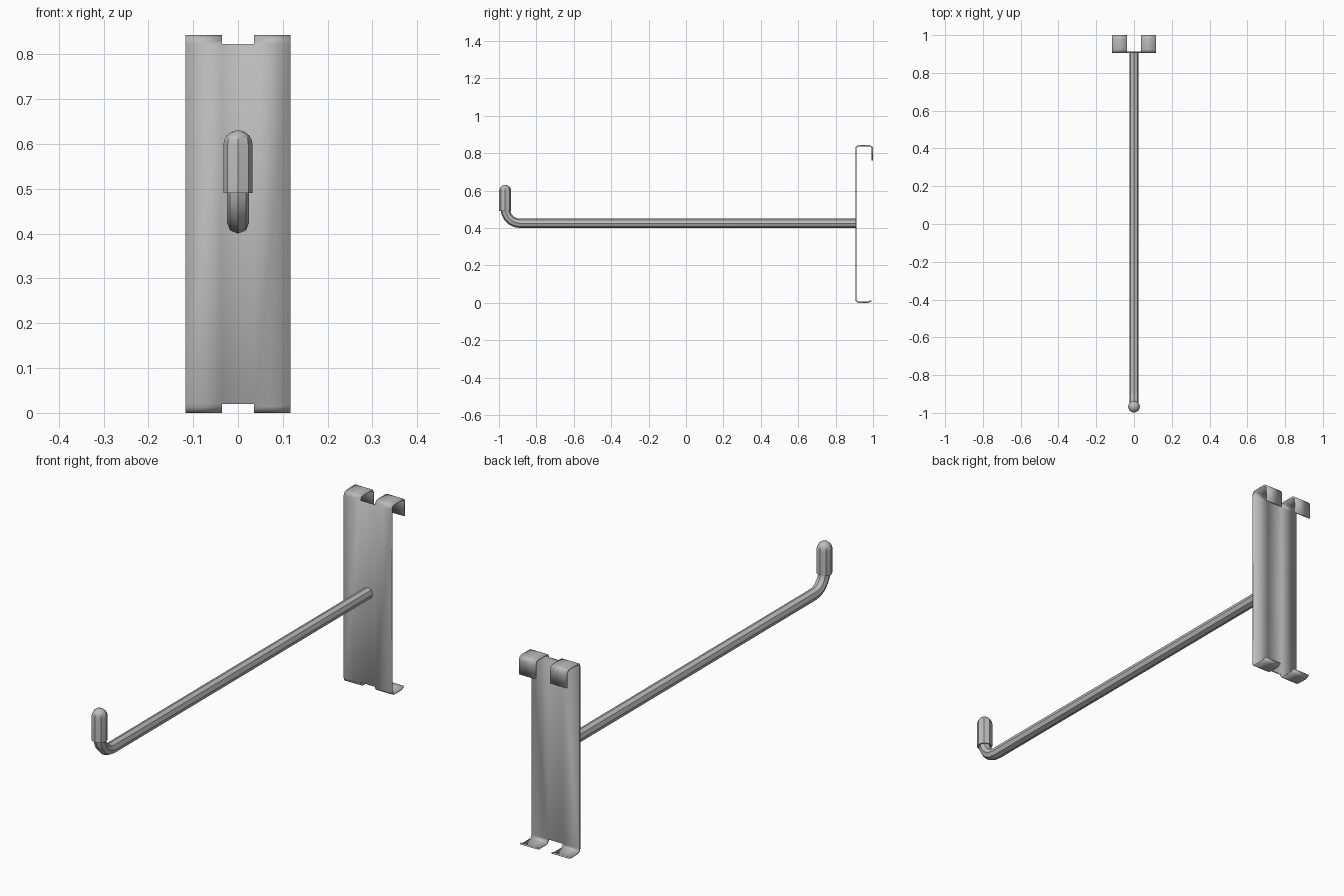
import bpy, bmesh
from math import sin, cos, pi
from mathutils import Vector

if "Cube" in bpy.data.objects:
    bpy.data.objects.remove(bpy.data.objects["Cube"])

steel = bpy.data.materials.new("grey_steel")
steel.use_nodes = True
colour = (0.5, 0.5, 0.5, 1)
steel.diffuse_color = colour
steel.node_tree.nodes["Principled BSDF"].inputs["Base Color"].default_value = colour


def finish(bm, name, angle):
    bmesh.ops.recalc_face_normals(bm, faces=bm.faces)
    mesh = bpy.data.meshes.new(name)
    bm.to_mesh(mesh)
    bm.free()
    mesh.materials.append(steel)
    obj = bpy.data.objects.new(name, mesh)
    bpy.context.collection.objects.link(obj)
    bpy.ops.object.select_all(action='DESELECT')
    obj.select_set(True)
    bpy.context.view_layer.objects.active = obj
    bpy.ops.object.shade_smooth_by_angle(angle=angle)
    return obj


def arc(cy, cz, r, start, end, steps):
    """Points (y, z) on an arc; angles in quarter turns."""
    angles = [(start + (end - start) * i / steps) * pi / 2 for i in range(steps + 1)]
    return [(cy + r * cos(a), cz + r * sin(a)) for a in angles]


def tube(name, sections, sides=8):
    """Loft octagons through (y, z, tilt, radius) sections; tilt 0 faces +y."""
    bm = bmesh.new()
    rings = []
    for y, z, tilt, r in sections:
        up = Vector((0, -sin(tilt), cos(tilt)))
        side = Vector((1, 0, 0))
        rings.append([bm.verts.new(Vector((0, y, z)) + r * (side * cos(a) + up * sin(a)))
                      for a in (2 * pi * k / sides for k in range(sides))])
    for a, b in zip(rings, rings[1:]):
        for k in range(sides):
            n = (k + 1) % sides
            bm.faces.new((a[k], a[n], b[n], b[k]))
    bm.faces.new(rings[0])
    bm.faces.new(rings[-1])
    return finish(bm, name, 0.6)


# Long rod with the upturned front end
rod_r, bend, rod_z, tip_y = 0.025, 0.08, 0.425, -0.967
sections = [(0.908, rod_z, 0, rod_r)]
for i in range(6):
    t = i / 5 * pi / 2
    sections.append((tip_y + bend - bend * sin(t), rod_z + bend - bend * cos(t), -t, rod_r))
sections.append((tip_y, 0.53, -pi / 2, rod_r))
tube("hook_rod", sections)

# Rounded cap over the tip
cap_r, dome_z = 0.0325, 0.598
cap = [(tip_y, 0.491, -pi / 2, cap_r)]
for i in range(5):
    t = i / 4 * pi / 2 * 0.9
    cap.append((tip_y, dome_z + cap_r * sin(t), -pi / 2, cap_r * cos(t)))
tube("tip_cap", cap)

# Bent sheet back plate: paired lips below, paired hooks above, notch between
front, radius, top = 0.905, 0.02, 0.843
lower = [(0.992, 0.008), (0.975, 0)] + arc(front + radius, radius, radius, 3, 2, 4)
upper = arc(front + radius, top - radius, radius, 2, 1, 4)
upper += arc(1 - radius, top - radius, radius, 1, 0, 4) + [(1, 0.762)]
profile = lower + upper
wall = len(lower) - 1
columns = (-0.117, -0.036, 0.036, 0.117)

bm = bmesh.new()
grid = [[bm.verts.new((x, y, z)) for x in columns] for y, z in profile]
for i in range(len(profile) - 1):
    for c in range(3):
        if c != 1 or i == wall:
            bm.faces.new((grid[i][c], grid[i][c + 1], grid[i + 1][c + 1], grid[i + 1][c]))
bmesh.ops.delete(bm, geom=[v for v in bm.verts if not v.link_faces], context='VERTS')
plate = finish(bm, "back_plate", 0.6)

# Sheet thickness, grown towards the inside of the bends
if plate.data.polygons[wall * 2].normal.y > 0:
    plate.data.flip_normals()
sheet = plate.modifiers.new("sheet_thickness", 'SOLIDIFY')
sheet.thickness = 0.007
sheet.offset = -1
sheet.use_even_offset = True
